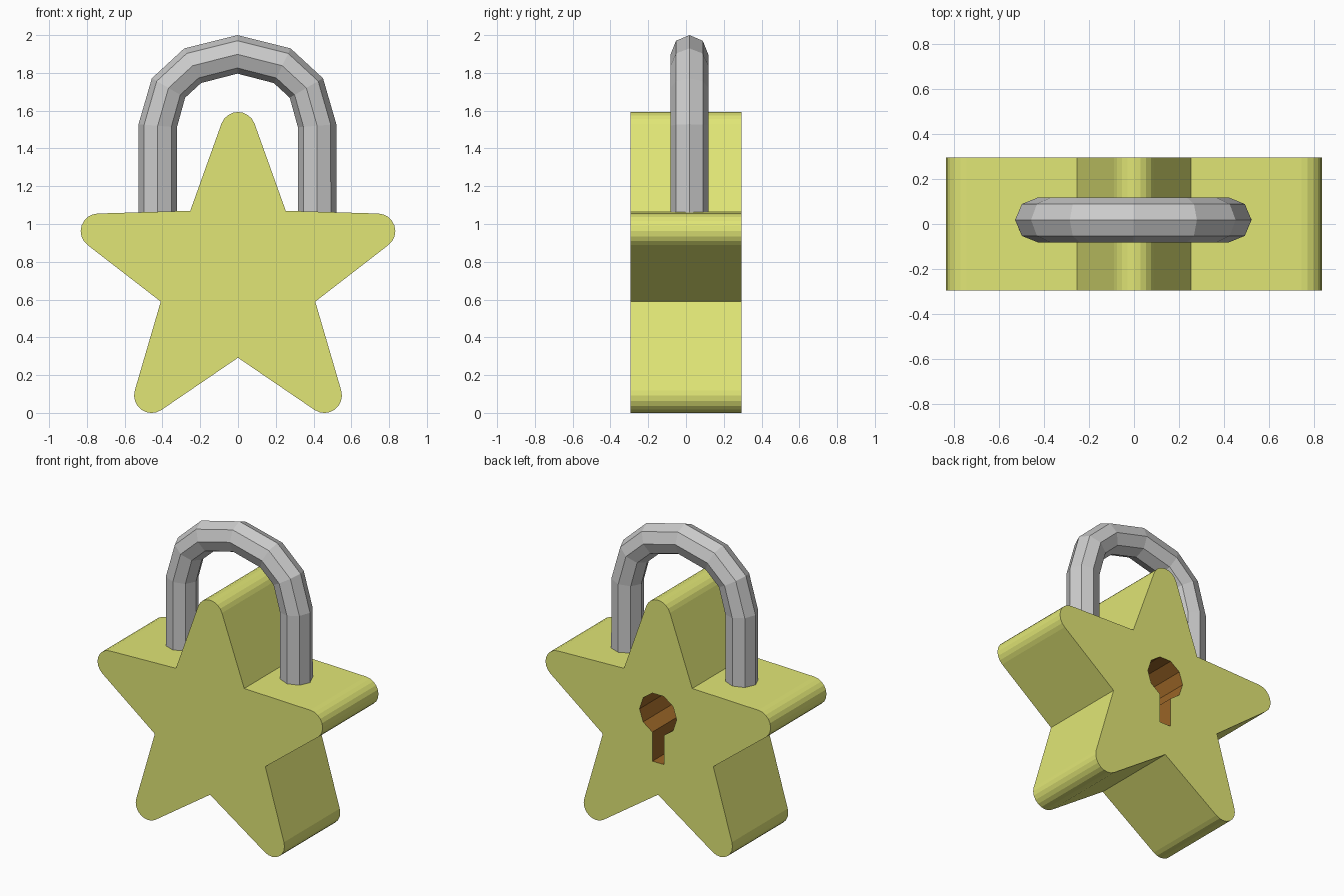
import bpy, bmesh
from math import sin, cos, radians, pi

if "Cube" in bpy.data.objects:
    bpy.data.objects.remove(bpy.data.objects["Cube"])


def material(name, color):
    m = bpy.data.materials.new(name)
    m.diffuse_color = (*color, 1)
    m.use_nodes = True
    m.node_tree.nodes["Principled BSDF"].inputs["Base Color"].default_value = m.diffuse_color
    return m


def make_object(name, bm, mat=None):
    bmesh.ops.recalc_face_normals(bm, faces=bm.faces)
    me = bpy.data.meshes.new(name)
    bm.to_mesh(me)
    bm.free()
    if mat:
        me.materials.append(mat)
    ob = bpy.data.objects.new(name, me)
    bpy.context.collection.objects.link(ob)
    return ob


def prism(name, outline, y0, y1, mat):
    """Extrude an (x, z) outline along y."""
    bm = bmesh.new()
    rings = [[bm.verts.new((x, y, z)) for x, z in outline] for y in (y0, y1)]
    n = len(outline)
    for ring in rings:
        bm.faces.new(ring)
    for i in range(n):
        j = (i + 1) % n
        bm.faces.new((rings[0][i], rings[0][j], rings[1][j], rings[1][i]))
    return make_object(name, bm, mat)


yellow = material("yellow_paint", (0.75, 0.79, 0.18))
brown = material("keyhole_brown", (0.32, 0.13, 0.02))

# Star body: five rounded tips alternating with sharp notches
CZ, TIP, NOTCH, ROUND, STEPS = 0.722, 0.778, 0.43, 0.093, 8
star = []
for k in range(5):
    a = radians(90 + 72 * k)
    tx, tz = TIP * cos(a), CZ + TIP * sin(a)
    for s in range(STEPS + 1):
        b = a + radians(-71 + 142 * s / STEPS)
        star.append((tx + ROUND * cos(b), tz + ROUND * sin(b)))
    a += radians(36)
    star.append((NOTCH * cos(a), CZ + NOTCH * sin(a)))
body = prism("star_body", star, -0.295, 0.295, yellow)

# Keyhole cut into the back: ten-sided hole with a slot below
keyhole = [(0.137 * cos(radians(-72 + 36 * i)), 0.83 + 0.137 * sin(radians(-72 + 36 * i)))
           for i in range(10)]
keyhole += [(-0.042, 0.505), (0.042, 0.505)]
cutter = prism("keyhole_cutter", keyhole, -0.1, 0.4, brown)
cutter.hide_render = True
cutter.hide_viewport = True
cut = body.modifiers.new("keyhole", 'BOOLEAN')
cut.operation = 'DIFFERENCE'
cut.solver = 'EXACT'
cut.material_mode = 'TRANSFER'
cut.object = cutter

# Shackle: octagonal bar swept along a faceted arch
half = [(0.422, 1.03), (0.422, 1.52), (0.365, 1.72), (0.237, 1.838)]
path = half + [(0, 1.898)] + [(-x, z) for x, z in reversed(half)]
R, SX, SY = 0.102, -0.003, 0.018
bm = bmesh.new()
rings = []
for i, (x, z) in enumerate(path):
    px, pz = path[max(i - 1, 0)]
    nx, nz = path[min(i + 1, len(path) - 1)]
    d = ((nx - px) ** 2 + (nz - pz) ** 2) ** 0.5
    ox, oz = (nz - pz) / d, -(nx - px) / d      # outward direction of the arch
    rings.append([bm.verts.new((SX + x + ox * R * cos(t), SY + R * sin(t) * 0.98,
                                z + oz * R * cos(t)))
                  for t in (pi / 4 * k for k in range(8))])
for a, b in zip(rings, rings[1:]):
    for k in range(8):
        j = (k + 1) % 8
        bm.faces.new((a[k], a[j], b[j], b[k]))
bm.faces.new(rings[0])
bm.faces.new(rings[-1])
make_object("shackle", bm)
